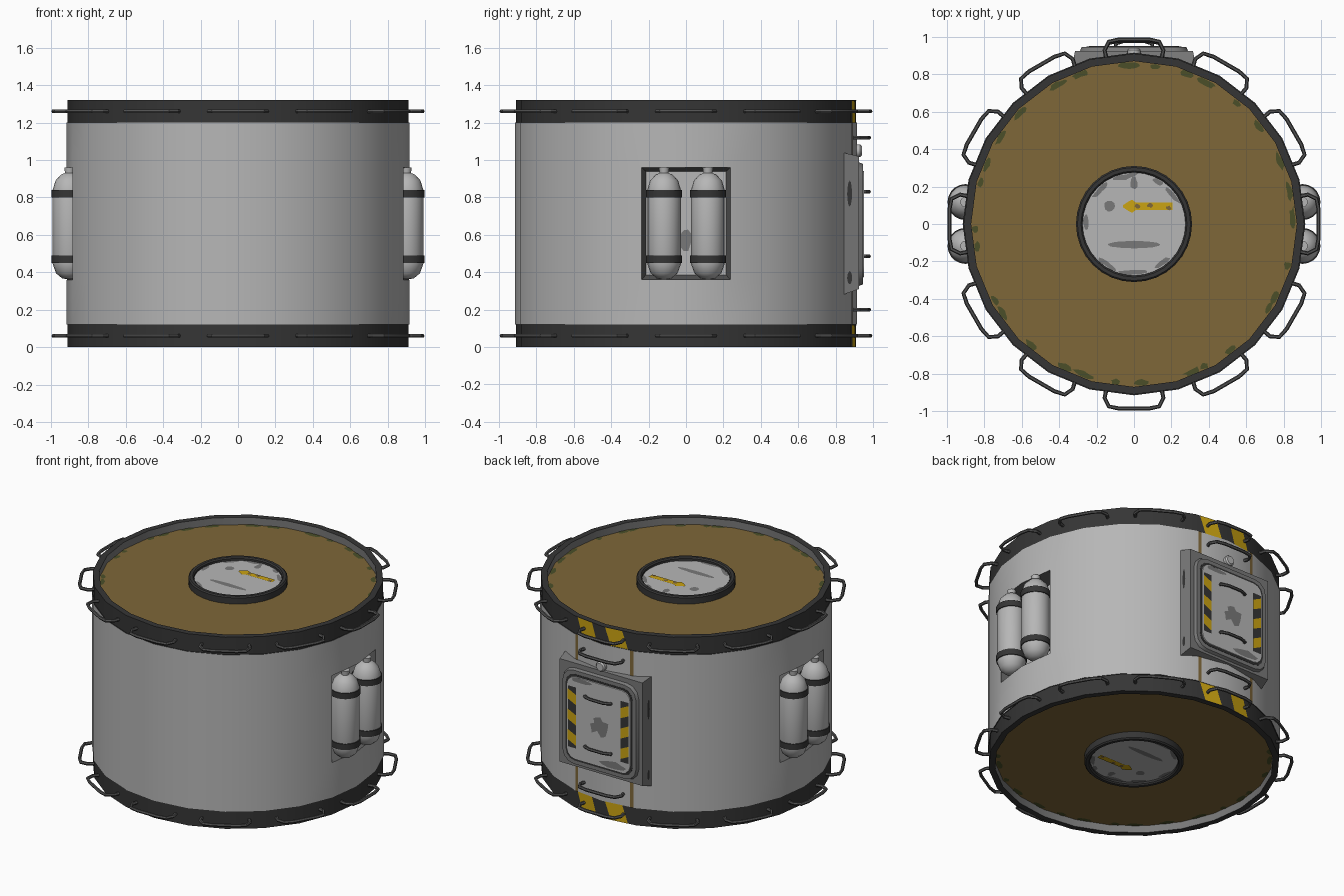
import bpy, bmesh, math, random
from mathutils import Vector

if "Cube" in bpy.data.objects:
    bpy.data.objects.remove(bpy.data.objects["Cube"])
random.seed(4)
H = 1.32


def mat(name, r, g, b):
    m = bpy.data.materials.new(name)
    m.diffuse_color = (r, g, b, 1)
    m.use_nodes = True
    m.node_tree.nodes["Principled BSDF"].inputs["Base Color"].default_value = m.diffuse_color
    return m


LIGHT = mat("light grey", .47, .47, .47)
BROWN = mat("brown", .21, .135, .04)
DARK = mat("dark grey", .036, .036, .036)
MID = mat("mid grey", .19, .19, .19)
BAR = mat("handle grey", .085, .085, .085)
YELLOW = mat("hazard yellow", .60, .37, .006)
OLIVE = mat("olive", .07, .078, .022)
NICHE = mat("niche grey", .12, .12, .12)


def finish(name, bm, mats, recalc=True):
    if recalc:
        bmesh.ops.recalc_face_normals(bm, faces=bm.faces)
    me = bpy.data.meshes.new(name)
    bm.to_mesh(me)
    bm.free()
    for m in mats:
        me.materials.append(m)
    ob = bpy.data.objects.new(name, me)
    bpy.context.collection.objects.link(ob)
    return ob


def lathe_bm(bm, profile, n, loc=(0, 0), mats=None, closed=False, skip=()):
    """Spin (radius, z) points round z; returns the vertex rings."""
    rings = []
    for r, z in profile:
        if r == 0:
            rings.append([bm.verts.new((loc[0], loc[1], z))] * n)
        else:
            rings.append([bm.verts.new((loc[0] + r * math.cos(math.tau * j / n),
                                        loc[1] + r * math.sin(math.tau * j / n), z)) for j in range(n)])
    for i in range(len(rings) - (0 if closed else 1)):
        a, b = rings[i], rings[(i + 1) % len(rings)]
        for j in range(n):
            if (i, j) in skip:
                continue
            k = (j + 1) % n
            f = bm.faces.new(list(dict.fromkeys([a[j], a[k], b[k], b[j]])))
            f.material_index = mats[i] if mats else 0
    return rings


def lathe(name, profile, n, m, **kw):
    bm = bmesh.new()
    lathe_bm(bm, profile, n, **kw)
    return finish(name, bm, [m])


def plates(name, polys, m, facing):
    """Thin painted patches, all facing one way."""
    bm = bmesh.new()
    for p in polys:
        f = bm.faces.new([bm.verts.new(v) for v in p])
        f.normal_update()
        if f.normal.dot(Vector(facing)) < 0:
            f.normal_flip()
    return finish(name, bm, [m], False)


def blob(cx, cy, a, b, rot=0, n=10, rough=.25):
    pts = []
    for i in range(n):
        t, k = math.tau * i / n, 1 + random.uniform(-rough, rough)
        x, y = a * k * math.cos(t), b * k * math.sin(t)
        pts.append((cx + x * math.cos(rot) - y * math.sin(rot), cy + x * math.sin(rot) + y * math.cos(rot)))
    return pts


def box_pts(x0, x1, y0, y1):
    return [(x0, y0), (x1, y0), (x1, y1), (x0, y1)]


# hull: spun profile with dark rims, brown ends and two side niches
R = .915
prof = [(0, .05), (.87, .05), (.87, 0), (.91, 0), (.91, .12), (R, .12), (R, .36),
        (R, .96), (R, 1.2), (.91, 1.2), (.91, H), (.87, H), (.87, H - .05), (0, H - .05)]
bm = bmesh.new()
rings = lathe_bm(bm, prof, 24, mats=[1, 3, 2, 2, 2, 0, 0, 0, 2, 2, 2, 3, 1],
                 skip={(6, j) for j in (23, 0, 11, 12)})
for s, js in ((1, (23, 0, 1)), (-1, (11, 12, 13))):
    lo, hi = [rings[6][j] for j in js], [rings[7][j] for j in js]
    y0 = -.215 * s
    b0, b1, t1, t0 = [bm.verts.new((.79 * s, y, z)) for y, z in
                      ((y0, .385), (-y0, .385), (-y0, .94), (y0, .94))]
    for vs, k in ((lo + [b1, b0], 4), (hi + [t1, t0], 4), ([lo[0], hi[0], t0, b0], 4),
                  ([lo[2], hi[2], t1, b1], 4), ([b0, b1, t1, t0], 0)):
        bm.faces.new(vs).material_index = k
finish("hull", bm, [LIGHT, BROWN, DARK, MID, NICHE])

# gas bottles in the niches, with straps
tank = [(0, .36), (.04, .368), (.072, .395), (.09, .445), (.09, .84), (.075, .89), (.045, .922),
        (.024, .93), (.028, .96), (0, .96)]
for s in (-1, 1):
    for y in (-.117, .117):
        lathe("gas_bottle", tank, 20, LIGHT, loc=(.9 * s, y))
        for z in (.47, .82):
            lathe("bottle_strap", [(.088, z - .02), (.096, z - .02), (.096, z + .02), (.088, z + .02)],
                  20, DARK, loc=(.9 * s, y), closed=True)
    plates("niche_stain", [[(.793 * s, y, z) for y, z in blob(0, .58, .035, .06)]], MID, (s, 0, 0))

# round hatches and paint wear on both ends
for top in (True, False):
    tag = "top_" if top else "bottom_"
    up = (0, 0, 1 if top else -1)

    def P(pts, d):
        return [(x, y, H - d) if top else (x, -y, d) for x, y in pts]

    def Z(d):
        return H - d if top else d

    lathe(tag + "hatch_ring", [(.31, Z(.055)), (.31, Z(.008)), (.302, Z(0)), (.283, Z(0)), (.275, Z(.008)),
                               (.275, Z(.055))], 32, DARK, closed=True)
    lathe(tag + "hatch_lid", [(0, Z(.055)), (.278, Z(.055)), (.278, Z(.022)), (0, Z(.022))], 32, LIGHT)
    wear = [blob(-.13, .095, .03, .028, rough=.1), blob(0, .22, .02, .03),
            blob(0, -.11, .14, .02, n=24, rough=.05)]
    for a, w in ((178, .05), (100, .06), (60, .03), (38, .06), (270, .09), (305, .05), (235, .06), (135, .05)):
        t = math.radians(a)
        wear.append(blob(.257 * math.cos(t), .257 * math.sin(t), .014, w, t))
    plates(tag + "hatch_wear", [P(p, .019) for p in wear], MID, up)
    plates(tag + "hatch_arrow", [P([(.205, .075), (.205, .115), (.01, .115), (-.01, .13), (-.03, .12), (-.06, .1),
                                    (-.06, .09), (-.03, .07), (-.01, .06), (.01, .075)], .017)], YELLOW, up)
    plates(tag + "arrow_wear", [P(blob(x, y, .014, .012), .015) for x, y in
                                ((.02, .095), (.085, .1), (.185, .085))], BROWN, up)
    moss, rim = [], []
    for i in range(30):
        t = math.tau * (i + random.uniform(-.4, .4)) / 30
        moss.append(P(blob(.848 * math.cos(t), .848 * math.sin(t), .016, random.uniform(.02, .055), t), .047))
        rim.append(P(blob(.888 * math.cos(t), .888 * math.sin(t), .014, random.uniform(.015, .04), t), .001))
    plates(tag + "edge_moss", moss, OLIVE, up)
    plates(tag + "rim_moss", rim[::2], OLIVE, up)


# bent bar handles: rings of twelve round both rims, rungs at the back
def handles(name, paths, r):
    cu = bpy.data.curves.new(name, 'CURVE')
    cu.dimensions, cu.bevel_depth, cu.bevel_resolution, cu.use_fill_caps = '3D', r, 1, True
    for p in paths:
        sp = cu.splines.new('POLY')
        sp.points.add(len(p) - 1)
        for q, v in zip(sp.points, p):
            q.co = (*v, 1)
    cu.materials.append(BAR)
    ob = bpy.data.objects.new(name, cu)
    bpy.context.collection.objects.link(ob)
    bpy.ops.object.select_all(action='DESELECT')
    ob.select_set(True)
    bpy.context.view_layer.objects.active = ob
    bpy.ops.object.convert(target='MESH')


def handle(w, r0, r1, z, ang=90):
    c, s = math.cos(math.radians(ang)), math.sin(math.radians(ang))
    pts = [(-w * .94, r0), (-w, r0 + .4 * (r1 - r0)), (-w * .86, r1 - .018), (-w * .5, r1 - .006), (w * .5, r1 - .006),
           (w * .86, r1 - .018), (w, r0 + .4 * (r1 - r0)), (w * .94, r0)]
    return [(r * c - t * s, r * s + t * c, z) for t, r in pts]


for nm, z in (("lower", .06), ("upper", H - .06)):
    handles(nm + "_rim_handles", [handle(.157, .885, .992, z, a) for a in range(0, 360, 30)], .011)
handles("back_rungs", [handle(.157, .89, .985, z) for z in (.20, 1.12)], .011)
handles("door_handles", [handle(.10, .945, .985, z) for z in (.485, .83)], .010)


# back door: tapered frame, rounded surround and panel
def rounded(hx, z0, z1, r):
    out = []
    for cx, cz, a in ((hx - r, z1 - r, 0), (r - hx, z1 - r, 90), (r - hx, z0 + r, 180), (hx - r, z0 + r, 270)):
        out += [(cx + r * math.cos(math.radians(a + k)), cz + r * math.sin(math.radians(a + k)))
                for k in (0, 30, 60, 90)]
    return out


def prism(name, back, y0, front, y1, m):
    bm = bmesh.new()
    a = [bm.verts.new((x, y0, z)) for x, z in back]
    b = [bm.verts.new((x, y1, z)) for x, z in front]
    bm.faces.new(a)
    bm.faces.new(b)
    for i in range(len(a)):
        k = (i + 1) % len(a)
        bm.faces.new([a[i], a[k], b[k], b[i]])
    return finish(name, bm, [m])


prism("door_frame", box_pts(-.33, .33, .28, 1.04), .84, box_pts(-.315, .315, .31, 1.02), .925, MID)
prism("door_surround", rounded(.29, .325, .99, .09), .92, rounded(.28, .335, .98, .085), .945, MID)
prism("door_seal", rounded(.255, .36, .955, .07), .94, rounded(.255, .36, .955, .07), .947, DARK)
prism("door_panel", rounded(.245, .37, .945, .065), .94, rounded(.24, .375, .94, .062), .952, LIGHT)
plates("door_stain", [[(x, .954, z) for x, z in p] for p in
                      (blob(0, .65, .06, .055, n=14, rough=.45), blob(-.1, .41, .09, .025),
                       blob(.12, .92, .08, .016))], MID, (0, 1, 0))
dark, yel = [], []
for s in (-1, 1):
    dark.append([(s * x, .955, z) for x, z in box_pts(.17, .232, .45, .87)])
    for i in range(3):
        z = .47 + .14 * i
        yel.append([(s * x, .957, zz) for x, zz in
                    ((.17, z), (.232, z + .03), (.232, z + .10), (.17, z + .07))])
plates("door_hazard_base", dark, DARK, (0, 1, 0))
plates("door_hazard_stripes", yel, YELLOW, (0, 1, 0))
for s in (-1, 1):
    plates("frame_slot", [[(s * .3275, y, z) for y, z in blob(.875, zc, .013, h, n=12, rough=.05)]
                          for zc, h in ((.82, .07), (.37, .035))], DARK, (s, 0, 0))

# door lock knob
knob = lathe("door_knob", [(0, 0), (.034, 0), (.034, .07), (.026, .08), (0, .08)], 16, LIGHT)
knob.rotation_euler = (-math.pi / 2, 0, 0)
knob.location = (0, .86, 1.05)


# painted guide lines and hazard stripes on the back facets
def on_back(pts, r):
    k = (1 - math.cos(math.radians(15))) / math.sin(math.radians(15))
    return [(x, r + .003 - abs(x) * k, z) for x, z in pts]


plates("guide_lines", [on_back(box_pts(s * .21 - .011, s * .21 + .011, .12, 1.2), R) for s in (-1, 1)],
       BROWN, (0, 1, 0))
plates("rim_hazard_stripes", [on_back([(x, z), (x + .12, z), (x + .16, z + .118), (x + .04, z + .118)], .91)
                              for x in (-.18, .045) for z in (.001, 1.201)], YELLOW, (0, 1, 0))

# smooth shading with sharp edges kept
bpy.ops.object.select_all(action='SELECT')
bpy.context.view_layer.objects.active = knob
bpy.ops.object.shade_smooth_by_angle(angle=math.radians(30))
